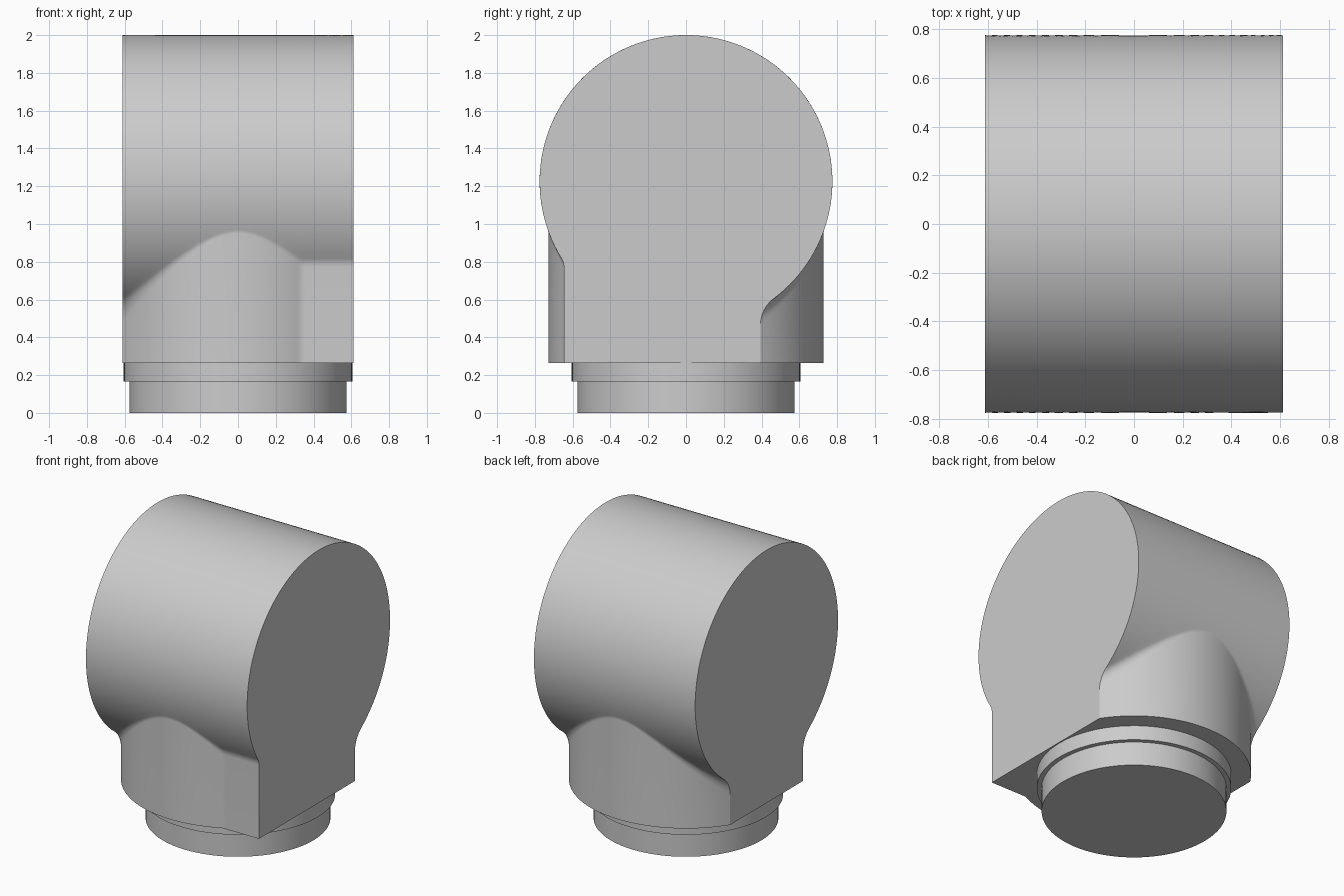
import bpy, bmesh
from math import sin, cos, pi, sqrt, atan2, radians

cube = bpy.data.objects.get("Cube")
if cube:
    bpy.data.objects.remove(cube)

grey = bpy.data.materials.new("plain grey")
grey.use_nodes = True
colour = (0.6, 0.6, 0.6, 1)
grey.diffuse_color = colour
grey.node_tree.nodes["Principled BSDF"].inputs["Base Color"].default_value = colour

HALF = 0.612       # half length of the drum
DRUM_R = 0.775
DRUM_Z = 2 - DRUM_R
NECK_R = 0.728
NECK_Z = 0.265
FLAT_X = 0.335     # the front wall runs straight from here to the left end
SLICES, ARC, FILLET = 72, 96, 8


def finish(bm, name):
    bmesh.ops.recalc_face_normals(bm, faces=bm.faces)
    mesh = bpy.data.meshes.new(name)
    bm.to_mesh(mesh)
    bm.free()
    mesh.materials.append(grey)
    obj = bpy.data.objects.new(name, mesh)
    bpy.context.collection.objects.link(obj)
    bpy.ops.object.select_all(action='DESELECT')
    obj.select_set(True)
    bpy.context.view_layer.objects.active = obj
    bpy.ops.object.shade_smooth_by_angle(angle=radians(30))
    return obj


def half_wall(x):
    """Wall distance and fillet, from the neck's foot up to the drum."""
    wall = sqrt(NECK_R ** 2 - x * x)
    r = 0.06 + 0.11 * (x / HALF) ** 2
    cy = wall + r
    cz = DRUM_Z - sqrt((DRUM_R + r) ** 2 - cy * cy)
    end = atan2(DRUM_Z - cz, -cy)          # direction from fillet to drum centre
    pts = [(wall, NECK_Z)]
    for i in range(FILLET + 1):
        a = pi + (end - pi) * i / FILLET
        pts.append((cy + r * cos(a), cz + r * sin(a)))
    return pts


def section(x):
    """Closed outline across the drum and neck at x."""
    back = half_wall(x)
    front = half_wall(min(x, FLAT_X))
    a0 = atan2(back[-1][1] - DRUM_Z, back[-1][0])
    a1 = pi - atan2(front[-1][1] - DRUM_Z, front[-1][0])
    arc = [a0 + (a1 - a0) * i / ARC for i in range(1, ARC)]
    drum = [(DRUM_R * cos(a), DRUM_Z + DRUM_R * sin(a)) for a in arc]
    return back + drum + [(-y, z) for y, z in reversed(front)]


# Drum and filleted neck, lofted along x
bm = bmesh.new()
rings = []
for i in range(SLICES + 1):
    x = HALF * (2 * i / SLICES - 1)
    rings.append([bm.verts.new((x, y, z)) for y, z in section(x)])
for a, b in zip(rings, rings[1:]):
    for i in range(len(a)):
        j = (i + 1) % len(a)
        bm.faces.new((a[i], a[j], b[j], b[i]))
bm.faces.new(rings[0])
bm.faces.new(rings[-1])
finish(bm, "drum_and_neck")


# Stepped round spigot under the neck
def disc(name, radius, bottom, top):
    bm = bmesh.new()
    bmesh.ops.create_cone(bm, cap_ends=True, segments=96, radius1=radius,
                          radius2=radius, depth=top - bottom)
    bmesh.ops.translate(bm, verts=bm.verts, vec=(0, 0, (top + bottom) / 2))
    finish(bm, name)


disc("neck_collar", 0.605, 0.165, NECK_Z)
disc("base_spigot", 0.575, 0, 0.165)
